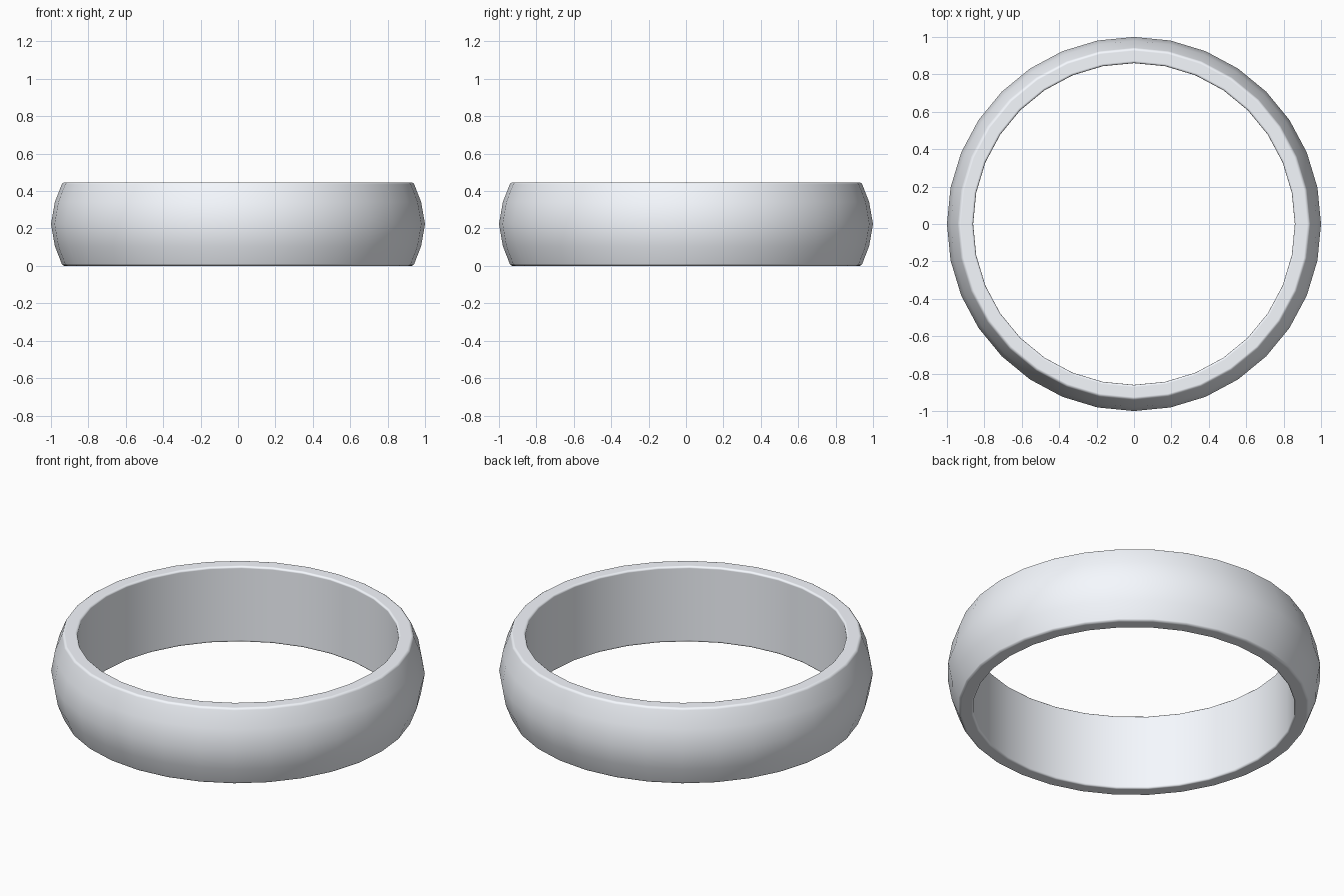
import bpy, bmesh, math

if "Cube" in bpy.data.objects:
    bpy.data.objects.remove(bpy.data.objects["Cube"])

SEGMENTS = 32
HEIGHT = 0.447

# Cross-section (radius, z): flat inner wall, domed outer wall
lower = [(0.86, 0.0), (0.938, 0.0), (0.979, 0.105)]
profile = lower + [(1.0, HEIGHT / 2)] + [(r, HEIGHT - z) for r, z in reversed(lower)]

# Ring band: revolve the cross-section around z
bm = bmesh.new()
rings = []
for i in range(SEGMENTS):
    a = 2 * math.pi * i / SEGMENTS
    rings.append([bm.verts.new((r * math.cos(a), r * math.sin(a), z)) for r, z in profile])
n = len(profile)
for i in range(SEGMENTS):
    here, there = rings[i], rings[(i + 1) % SEGMENTS]
    for j in range(n):
        k = (j + 1) % n
        bm.faces.new((here[j], there[j], there[k], here[k])).smooth = True

mesh = bpy.data.meshes.new("ring_band")
bm.to_mesh(mesh)
bm.free()
band = bpy.data.objects.new("ring_band", mesh)
bpy.context.collection.objects.link(band)

# Pale silver metal
silver = bpy.data.materials.new("silver")
silver.diffuse_color = (0.92, 0.95, 1.0, 1.0)
silver.use_nodes = True
silver.node_tree.nodes["Principled BSDF"].inputs["Base Color"].default_value = silver.diffuse_color
mesh.materials.append(silver)

# Finely rounded rims
bevel = band.modifiers.new("rim_bevel", 'BEVEL')
bevel.width = 0.012
bevel.segments = 3
bevel.limit_method = 'ANGLE'
bevel.angle_limit = math.radians(50)
bevel.harden_normals = True
